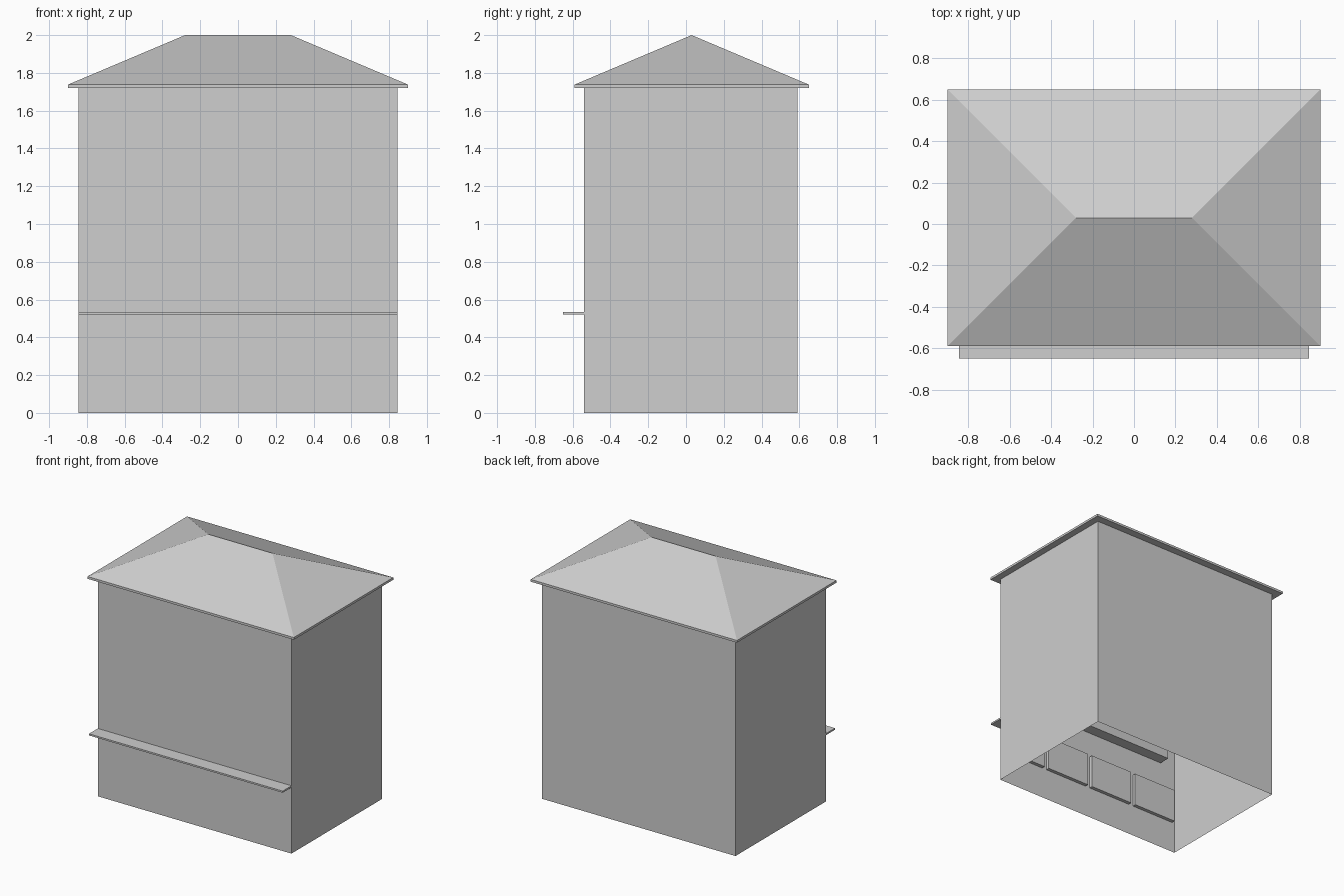
import bpy, bmesh

if "Cube" in bpy.data.objects:
    bpy.data.objects.remove(bpy.data.objects["Cube"])

# One plain grey for the whole model
grey = bpy.data.materials.new("plain_grey")
grey.diffuse_color = (0.62, 0.62, 0.62, 1)
grey.use_nodes = True
grey.node_tree.nodes["Principled BSDF"].inputs["Base Color"].default_value = grey.diffuse_color


def add_object(name, bm):
    bmesh.ops.recalc_face_normals(bm, faces=bm.faces[:])
    mesh = bpy.data.meshes.new(name)
    bm.to_mesh(mesh)
    bm.free()
    mesh.materials.append(grey)
    obj = bpy.data.objects.new(name, mesh)
    bpy.context.collection.objects.link(obj)
    return obj


def box_mesh(x0, x1, y0, y1, z0, z1):
    bm = bmesh.new()
    bmesh.ops.create_cube(bm, size=1)
    for v in bm.verts:
        v.co = (x1 if v.co.x > 0 else x0,
                y1 if v.co.y > 0 else y0,
                z1 if v.co.z > 0 else z0)
    return bm


# Walls: thin shell, open underneath and under the roof
bm = box_mesh(-0.845, 0.845, -0.54, 0.59, 0, 1.72)
bm.normal_update()
ends = [f for f in bm.faces if abs(f.normal.z) > 0.9]
bmesh.ops.delete(bm, geom=ends, context='FACES_ONLY')
add_object("walls", bm)

# Hipped roof: eave slab whose top face is extruded and squeezed to a ridge
bm = box_mesh(-0.9, 0.9, -0.59, 0.65, 1.72, 1.738)
bm.normal_update()
top = [f for f in bm.faces if f.normal.z > 0.9]
new = bmesh.ops.extrude_face_region(bm, geom=top)["geom"]
bmesh.ops.delete(bm, geom=top, context='FACES_ONLY')
for v in (g for g in new if isinstance(g, bmesh.types.BMVert)):
    v.co = (0.28 if v.co.x > 0 else -0.28, 0.03, 2.0)
bmesh.ops.remove_doubles(bm, verts=bm.verts[:], dist=0.0005)
add_object("hip_roof", bm)

# Counter shelf along the outside of the front wall
add_object("counter_shelf", box_mesh(-0.845, 0.845, -0.65, -0.54, 0.522, 0.535))

# Four panels on the inside of the front wall, below the counter
for i, x in enumerate((-0.63, -0.21, 0.21, 0.63)):
    add_object(f"inner_panel_{i + 1}",
               box_mesh(x - 0.19, x + 0.19, -0.538, -0.51, 0.25, 0.515))

# Window box on the inside of the front wall, above the counter
add_object("inner_window_box", box_mesh(-0.71, 0.71, -0.538, -0.45, 0.72, 1.5))
